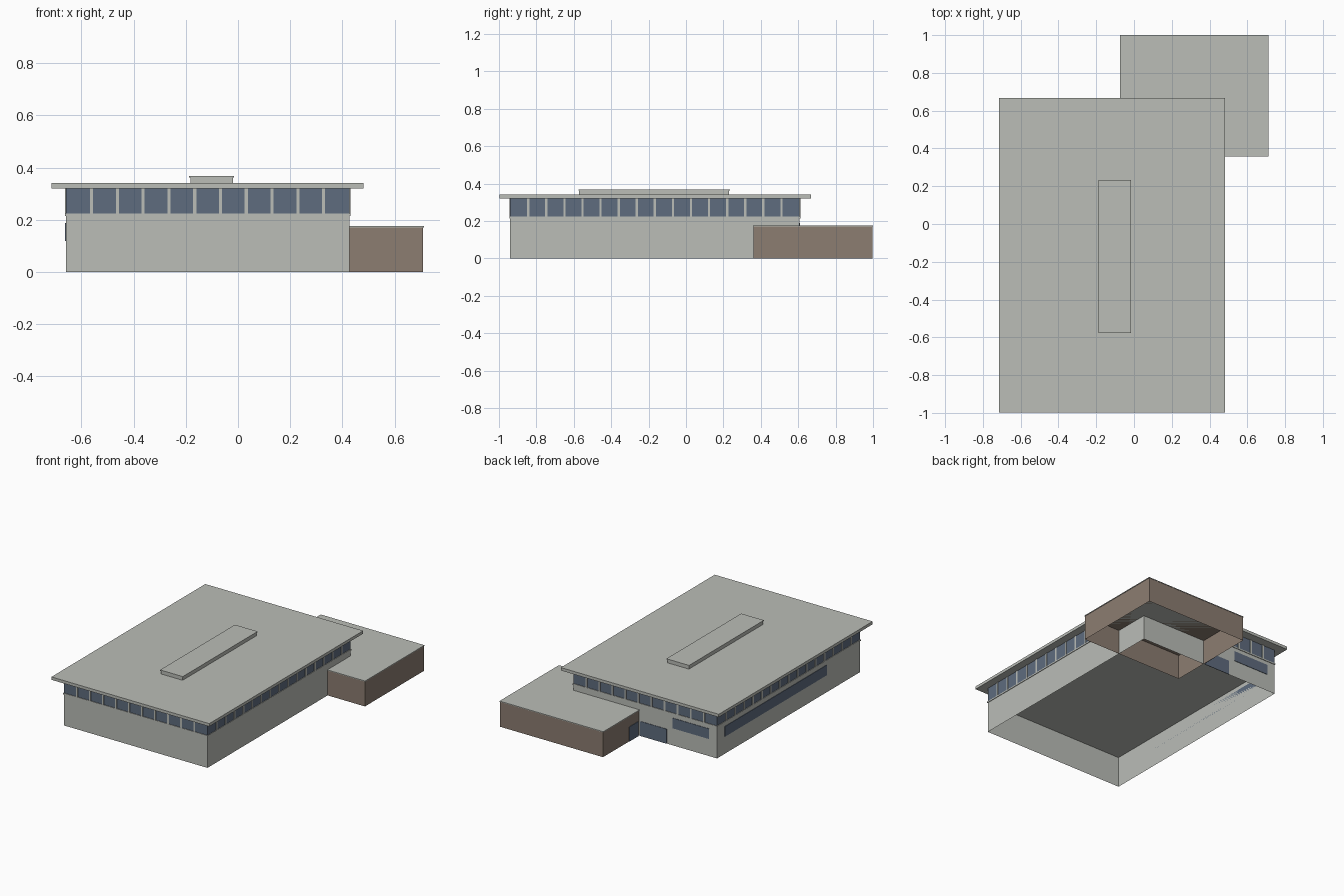
import bpy, bmesh

if "Cube" in bpy.data.objects:
    bpy.data.objects.remove(bpy.data.objects["Cube"])


def material(name, rgb):
    m = bpy.data.materials.new(name)
    m.diffuse_color = (*rgb, 1.0)
    m.use_nodes = True
    m.node_tree.nodes["Principled BSDF"].inputs["Base Color"].default_value = m.diffuse_color
    return m


GREY = material("pale_grey", (0.495, 0.51, 0.475))
BROWN = material("brown_cladding", (0.262, 0.205, 0.165))
GLASS = material("blue_glass", (0.114, 0.150, 0.209))


def add_boxes(bm, boxes, open_bottom=False):
    for x0, x1, y0, y1, z0, z1 in boxes:
        verts = bmesh.ops.create_cube(bm, size=1.0)["verts"]
        for v in verts:
            v.co = (x1 if v.co.x > 0 else x0,
                    y1 if v.co.y > 0 else y0,
                    z1 if v.co.z > 0 else z0)
    if open_bottom:
        bm.normal_update()
        low = [f for f in bm.faces if f.normal.z < -0.9]
        bmesh.ops.delete(bm, geom=low, context='FACES_ONLY')


def part(name, mat, *boxes, open_bottom=False):
    bm = bmesh.new()
    add_boxes(bm, boxes, open_bottom)
    me = bpy.data.meshes.new(name)
    bm.to_mesh(me)
    bm.free()
    me.materials.append(mat)
    ob = bpy.data.objects.new(name, me)
    bpy.context.collection.objects.link(ob)
    return ob


# Main hall footprint and levels
X0, X1, Y0, Y1 = -0.66, 0.427, -0.94, 0.607
SILL, EAVES = 0.22, 0.32
T = 0.003  # thickness of plates

# Hall walls (hollow below), sill and clerestory glazing
part("hall_walls", GREY, (X0, X1, Y0, Y1, 0, SILL), open_bottom=True)
part("window_sill", GREY, (X0 - 0.004, X1 + 0.004, Y0 - 0.004, Y1 + 0.004, 0.214, 0.223))
part("clerestory_glass", GLASS, (X0, X1, Y0, Y1, 0.223, EAVES))

# Mullions on all four sides
W, D = 0.006, 0.004
bars = []
for i in range(1, 11):
    x = X0 + (X1 - X0) * i / 11
    bars += [(x - W, x + W, Y0 - D, Y0 + D, 0.223, EAVES),
             (x - W, x + W, Y1 - D, Y1 + D, 0.223, EAVES)]
for i in range(1, 16):
    y = Y0 + (Y1 - Y0) * i / 16
    bars += [(X0 - D, X0 + D, y - W, y + W, 0.223, EAVES),
             (X1 - D, X1 + D, y - W, y + W, 0.223, EAVES)]
part("mullions", GREY, *bars)

# Overhanging flat roof and rooflight box with a cap
part("main_roof", GREY, (-0.715, 0.481, -0.998, 0.667, EAVES, 0.34))
part("rooflight", GREY, (-0.183, -0.019, -0.572, 0.23, 0.34, 0.362))
part("rooflight_cap", GREY, (-0.187, -0.015, -0.576, 0.234, 0.362, 0.368))

# Side annex (hollow below) with its roof slab
part("annex_walls", BROWN, (-0.07, 0.71, 0.36, 0.998, 0, 0.171), open_bottom=True)
part("annex_roof", GREY, (-0.073, 0.713, 0.357, 1.0, 0.171, 0.176))

# Lower windows and doors as thin plates
part("left_window_strip", GLASS, (X0 - T, X0, -0.58, 0.525, 0.118, 0.188))
part("back_window", GLASS, (-0.60, -0.325, Y1, Y1 + T, 0.118, 0.188))
part("back_door", GLASS, (-0.28, -0.08, Y1, Y1 + T, 0.0, 0.10))
part("annex_door", GLASS, (-0.07 - T, -0.07, 0.62, 0.715, 0.0, 0.10))
